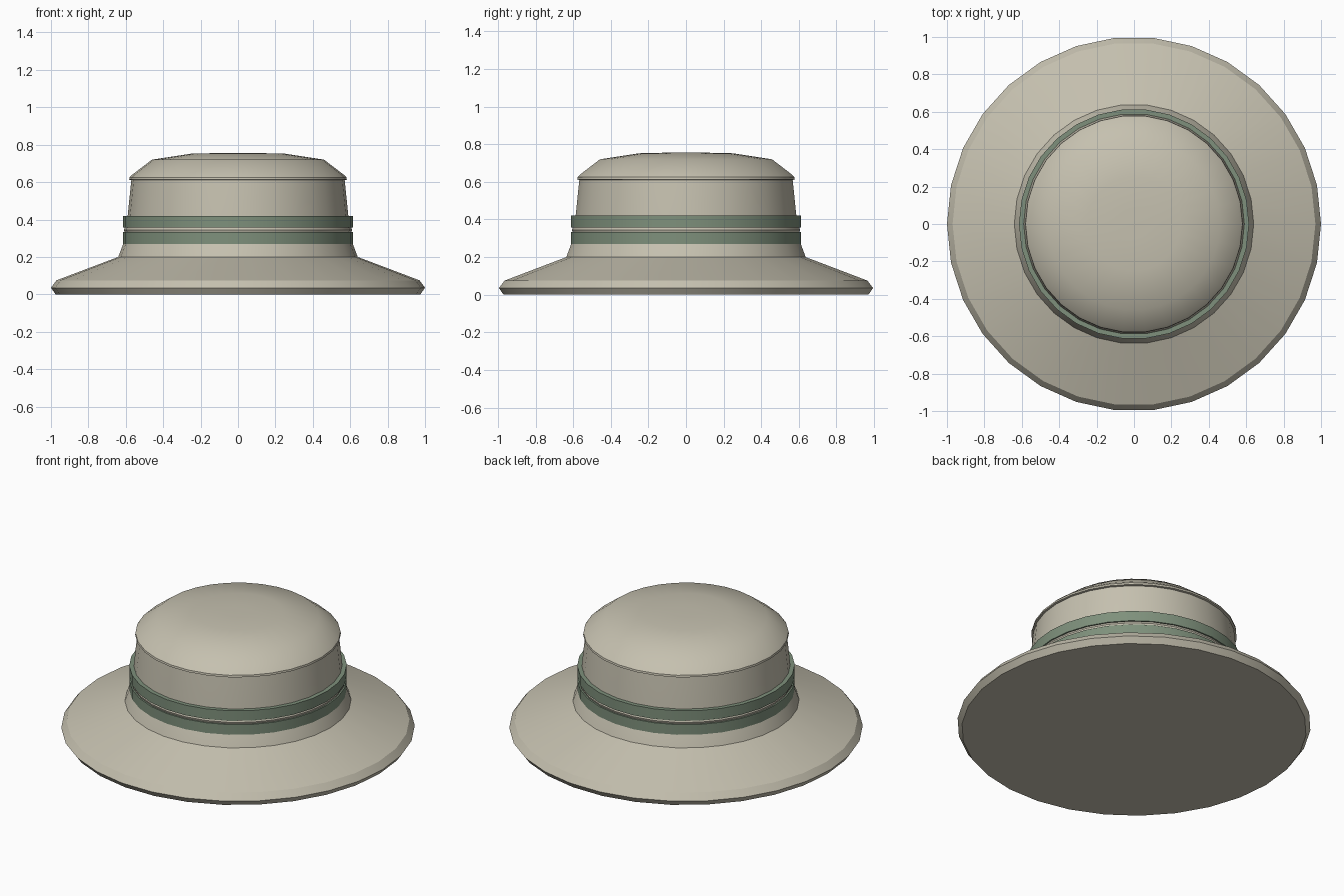
import bpy, bmesh, math

SIDES = 30

cube = bpy.data.objects.get("Cube")
if cube:
    bpy.data.objects.remove(cube, do_unlink=True)


def make_material(name, rgb):
    mat = bpy.data.materials.new(name)
    mat.use_nodes = True
    mat.diffuse_color = (*rgb, 1)
    mat.node_tree.nodes["Principled BSDF"].inputs["Base Color"].default_value = (*rgb, 1)
    return mat


def lathe(name, profile, mat, closed=False):
    """Spin (radius, height) points around z; open ends are capped."""
    bm = bmesh.new()
    rings = []
    for r, z in profile:
        angles = [math.tau * i / SIDES for i in range(SIDES)]
        rings.append([bm.verts.new((r * math.cos(a), r * math.sin(a), z)) for a in angles])
    pairs = list(zip(rings, rings[1:]))
    if closed:
        pairs.append((rings[-1], rings[0]))
    else:
        bm.faces.new(rings[0])
        bm.faces.new(rings[-1])
    for low, high in pairs:
        for i in range(SIDES):
            j = (i + 1) % SIDES
            bm.faces.new((low[i], low[j], high[j], high[i]))
    bmesh.ops.recalc_face_normals(bm, faces=bm.faces)
    mesh = bpy.data.meshes.new(name)
    bm.to_mesh(mesh)
    bm.free()
    mesh.materials.append(mat)
    obj = bpy.data.objects.new(name, mesh)
    bpy.context.collection.objects.link(obj)
    bpy.ops.object.select_all(action="DESELECT")
    obj.select_set(True)
    bpy.context.view_layer.objects.active = obj
    bpy.ops.object.shade_smooth_by_angle(angle=math.radians(30))
    return obj


felt = make_material("beige felt", (0.56, 0.53, 0.43))
ribbon = make_material("sage green ribbon", (0.21, 0.28, 0.20))

# Brim with rolled edge and flared neck
lathe("brim", [(0.975, 0), (1.0, 0.035), (0.97, 0.075), (0.64, 0.2),
               (0.612, 0.275), (0.60, 0.30)], felt)

# Crown wall
lathe("crown", [(0.60, 0.28), (0.59, 0.42), (0.57, 0.615)], felt)

# Domed lid with a thin overhanging lip
lathe("crown_top", [(0.57, 0.61), (0.582, 0.613), (0.58, 0.625), (0.565, 0.64),
                    (0.46, 0.72), (0.25, 0.752), (0.08, 0.756)], felt)

# Two ribbon bands with a felt cord between them
for name, low, high in (("lower_ribbon", 0.27, 0.333), ("upper_ribbon", 0.357, 0.42)):
    lathe(name, [(0.585, low), (0.615, low), (0.615, high), (0.585, high)], ribbon, closed=True)
lathe("cord", [(0.585, 0.33), (0.606, 0.333), (0.61, 0.345), (0.606, 0.357), (0.585, 0.36)],
      felt, closed=True)
